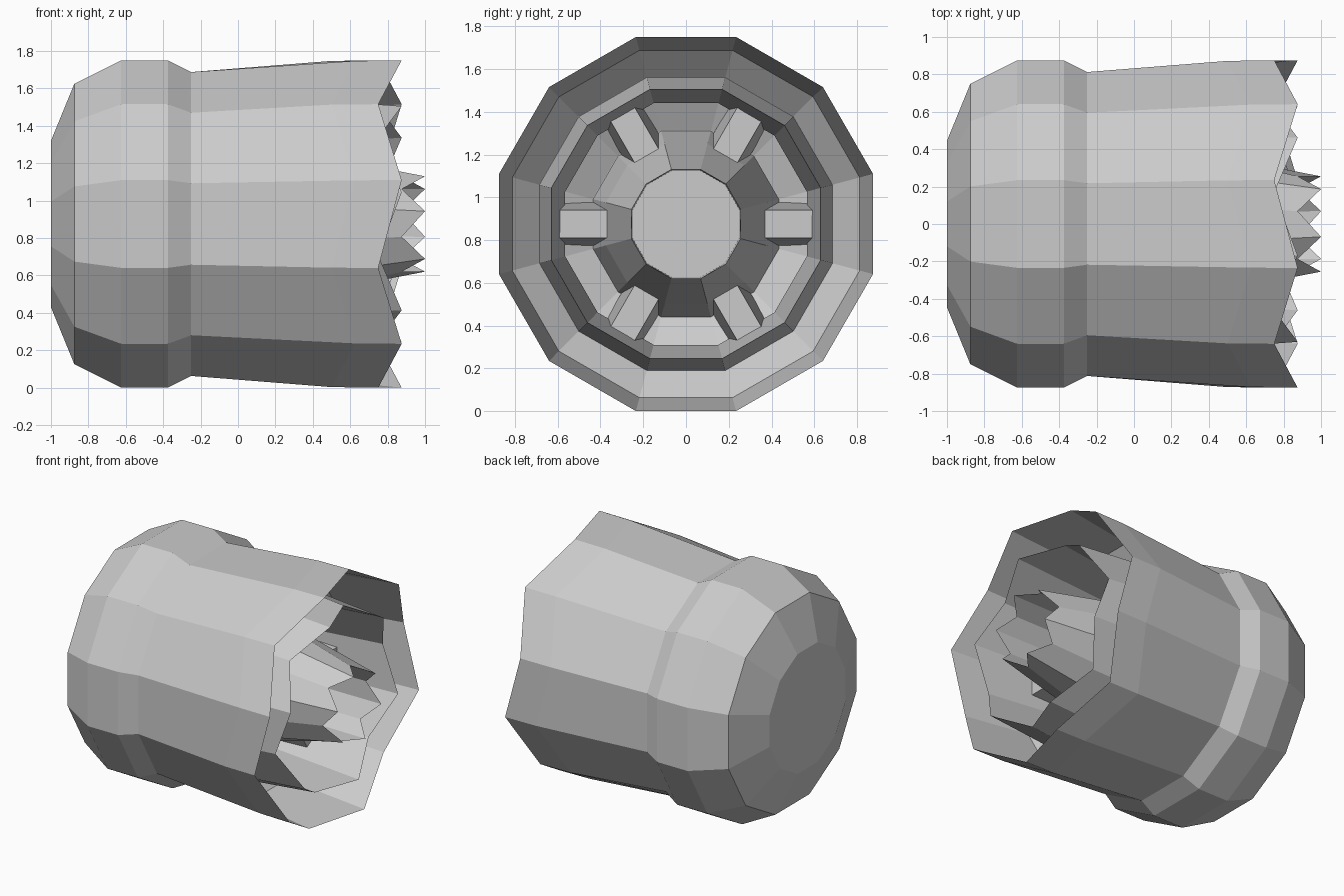
import bpy, bmesh
from math import cos, sin, pi, radians
from mathutils import Matrix, Vector

if "Cube" in bpy.data.objects:
    bpy.data.objects.remove(bpy.data.objects["Cube"])

CZ = 0.875   # height of the thruster axis
N = 12


def make_object(name, bm):
    bmesh.ops.recalc_face_normals(bm, faces=bm.faces)
    me = bpy.data.meshes.new(name)
    bm.to_mesh(me)
    bm.free()
    ob = bpy.data.objects.new(name, me)
    bpy.context.collection.objects.link(ob)
    return ob


def lathe(name, profile, cap_start=False, cap_end=False, closed=False):
    """Turn (x, apothem[, zigzag]) points round the x axis; zigzag pushes odd corners forward."""
    bm = bmesh.new()
    rings = []
    for p in profile:
        zig = p[2] if len(p) > 2 else 0
        r = p[1] / cos(pi / N)
        ring = []
        for k in range(N):
            a = radians(15 + 30 * k)
            ring.append(bm.verts.new((p[0] + zig * (k % 2), r * cos(a), CZ + r * sin(a))))
        rings.append(ring)
    pairs = list(zip(rings, rings[1:]))
    if closed:
        pairs.append((rings[-1], rings[0]))
    for a, b in pairs:
        for k in range(N):
            j = (k + 1) % N
            bm.faces.new((a[k], a[j], b[j], b[k]))
    if cap_start:
        bm.faces.new(rings[0])
    if cap_end:
        bm.faces.new(rings[-1])
    return make_object(name, bm)


# Outer casing: domed back, flared body, toothed rim, then the inside wall and back plate
lathe("casing", [
    (-1.0, 0.445), (-0.875, 0.75), (-0.625, 0.875), (-0.375, 0.875), (-0.25, 0.8125),
    (0.5, 0.872, 0.125), (0.75, 0.875, 0.125),
    (0.25, 0.8125), (0.125, 0.6875), (0.0, 0.4375),
], cap_start=True, cap_end=True)

# Middle nozzle ring with toothed crest
lathe("middle_ring", [
    (0.1, 0.6875), (0.75, 0.63, 0.125), (0.1, 0.565),
], closed=True)

# Central tapered nozzle with sharp teeth and a recessed floor
lathe("centre_nozzle", [
    (-0.02, 0.4375), (0.375, 0.375), (0.875, 0.255, 0.125), (0.5, 0.25),
], cap_start=True, cap_end=True)

# Six tapered struts joining the centre nozzle to the middle ring
bm = bmesh.new()
for i in range(6):
    rot = Matrix.Translation((0, 0, CZ)) @ Matrix.Rotation(radians(60 * i), 4, 'X')
    box = bmesh.ops.create_cube(bm, size=1.0)["verts"]
    for v in box:
        top = v.co.x > 0
        v.co = rot @ Vector((0.4 if top else 0.02,
                             0.66 if v.co.y > 0 else 0.34,
                             (0.065 if top else 0.1) * (1 if v.co.z > 0 else -1)))
make_object("struts", bm)
